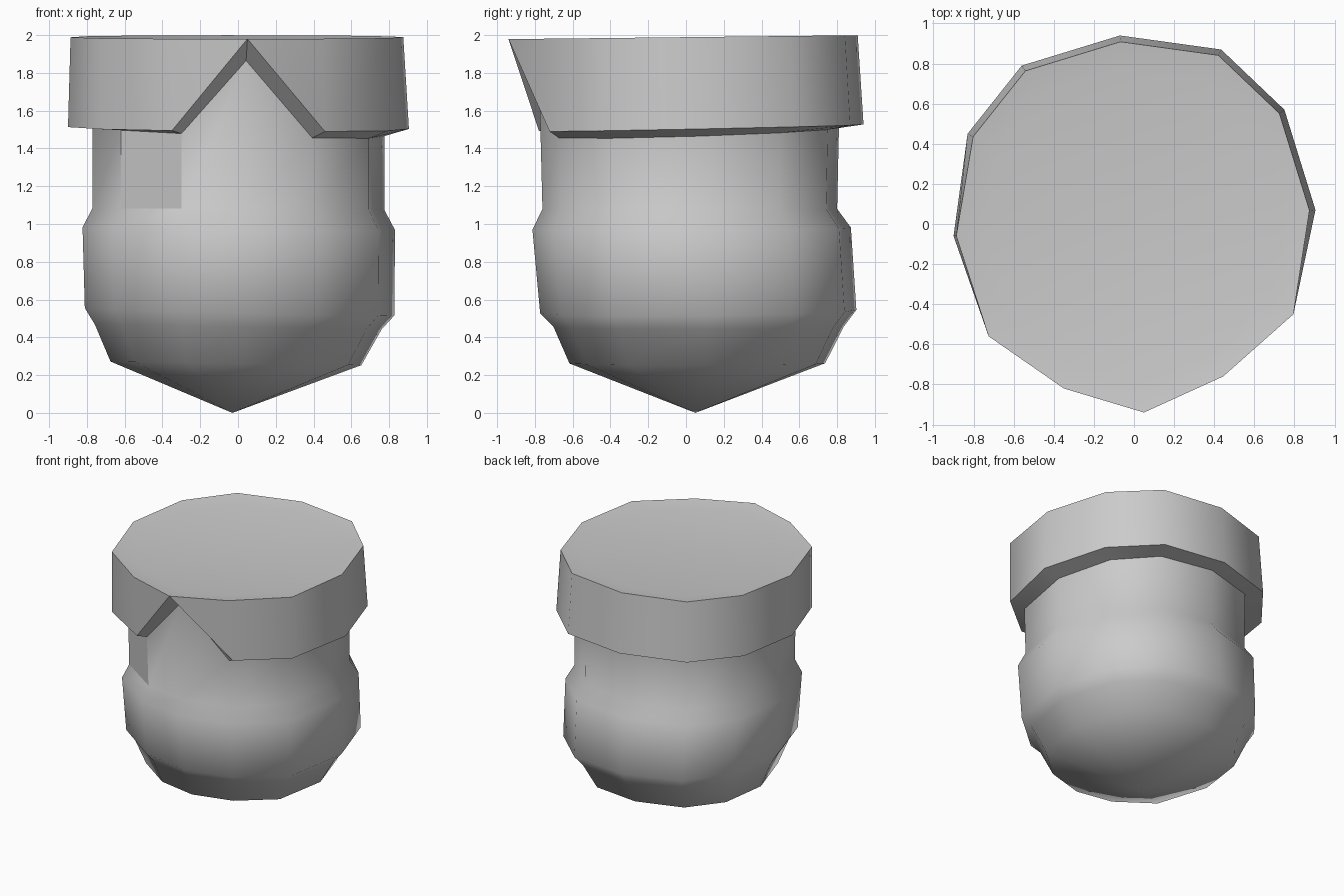
import bpy, bmesh
from math import radians
from mathutils import Vector

cube = bpy.data.objects.get("Cube")
if cube:
    bpy.data.objects.remove(cube, do_unlink=True)

grey = bpy.data.materials.new("plain_grey")
grey.use_nodes = True
GREY = (0.6, 0.6, 0.6, 1)
grey.diffuse_color = GREY
grey.node_tree.nodes["Principled BSDF"].inputs["Base Color"].default_value = GREY

# Uneven twelve-sided outline of the cap, starting at the front point
OUTLINE = [(.05, -.94), (.445, -.76), (.795, -.45), (.905, .07), (.75, .57), (.435, .87),
           (-.07, .94), (-.56, .79), (-.83, .45), (-.90, -.06), (-.725, -.56), (-.35, -.82)]
N = len(OUTLINE)

# The body is rounder at the front than the cap
BODY = [(x + (.015 if x > .4 and y < 0 else 0), y - .055 if -.9 < y < -.1 else y)
        for x, y in OUTLINE]


def ring(rx, ry, cx, cy, z, tilt_x=0, tilt_y=0):
    """Body outline scaled to the given radii, with z sloping along x and y."""
    points = []
    for x, y in BODY:
        px, py = cx + x * rx / .9, cy + y * ry / .94
        points.append(Vector((px, py, z + tilt_x * px + tilt_y * py)))
    return points


def loft(name, rings, start=None, end=None, angle=180, flat=()):
    """Skin a stack of rings; start and end are points that close it."""
    bm = bmesh.new()
    rows = [[bm.verts.new(p) for p in r] for r in rings]
    for j, (a, b) in enumerate(zip(rows, rows[1:])):
        for i in range(N):
            k = (i + 1) % N
            face = bm.faces.new((a[i], a[k], b[k], b[i]))
            face.smooth = (j, i) not in flat
    for point, row in ((start, rows[0]), (end, rows[-1])):
        if point is not None:
            tip = bm.verts.new(point)
            for i in range(N):
                bm.faces.new((row[i], row[(i + 1) % N], tip)).smooth = True
    bmesh.ops.remove_doubles(bm, verts=bm.verts, dist=.0005)
    bmesh.ops.recalc_face_normals(bm, faces=bm.faces)
    for edge in bm.edges:
        edge.smooth = edge.calc_face_angle(0) < radians(angle)
    mesh = bpy.data.meshes.new(name)
    bm.to_mesh(mesh)
    bm.free()
    mesh.materials.append(grey)
    bpy.context.collection.objects.link(bpy.data.objects.new(name, mesh))


# Neck ring where the cap meets the body, rising to a point at the front
neck = ring(.77, .795, 0, .015, 1.49, -.035, .03)
neck[0].z = 1.865

# Rounded body with a pointed base and one flat panel on the neck
body_rings = [ring(.662, .677, -.013, .06, .262, -.015),
              ring(.757, .768, 0, .067, .455, -.015),
              ring(.817, .837, .006, .065, .535, -.025, .01),
              ring(.825, .843, .002, .03, .975, -.01, .006),
              ring(.77, .78, 0, .02, 1.08, -.005), neck]
loft("body", body_rings, start=(-.03, .05, 0), flat={(4, 10)})

# Cap lower rim, with the front corner lifted to the top to form the notch
rim = [Vector((x, y * (.95 if y < -.6 else 1), 1.508 + .02 * y - .007 * x))
       for x, y in OUTLINE]
rim[0] = Vector((.05, -.94, 1.98))
rim[1].x += .015

# Cap upper rim, slightly smaller at the back and right, around a shallow dish
top = []
for x, y in OUTLINE:
    s = .967 if y > -.1 and x > -.85 else .985 if y > -.1 else 1
    top.append(Vector((x * s, y * s, 1.989 + .011 * y)))
top[0] = rim[0].copy()
dish = [Vector((p.x * .85, p.y * .85, p.z - .02)) for p in top]

loft("cap", [neck, rim, top, dish], end=(0, 0, 1.967), angle=50)
